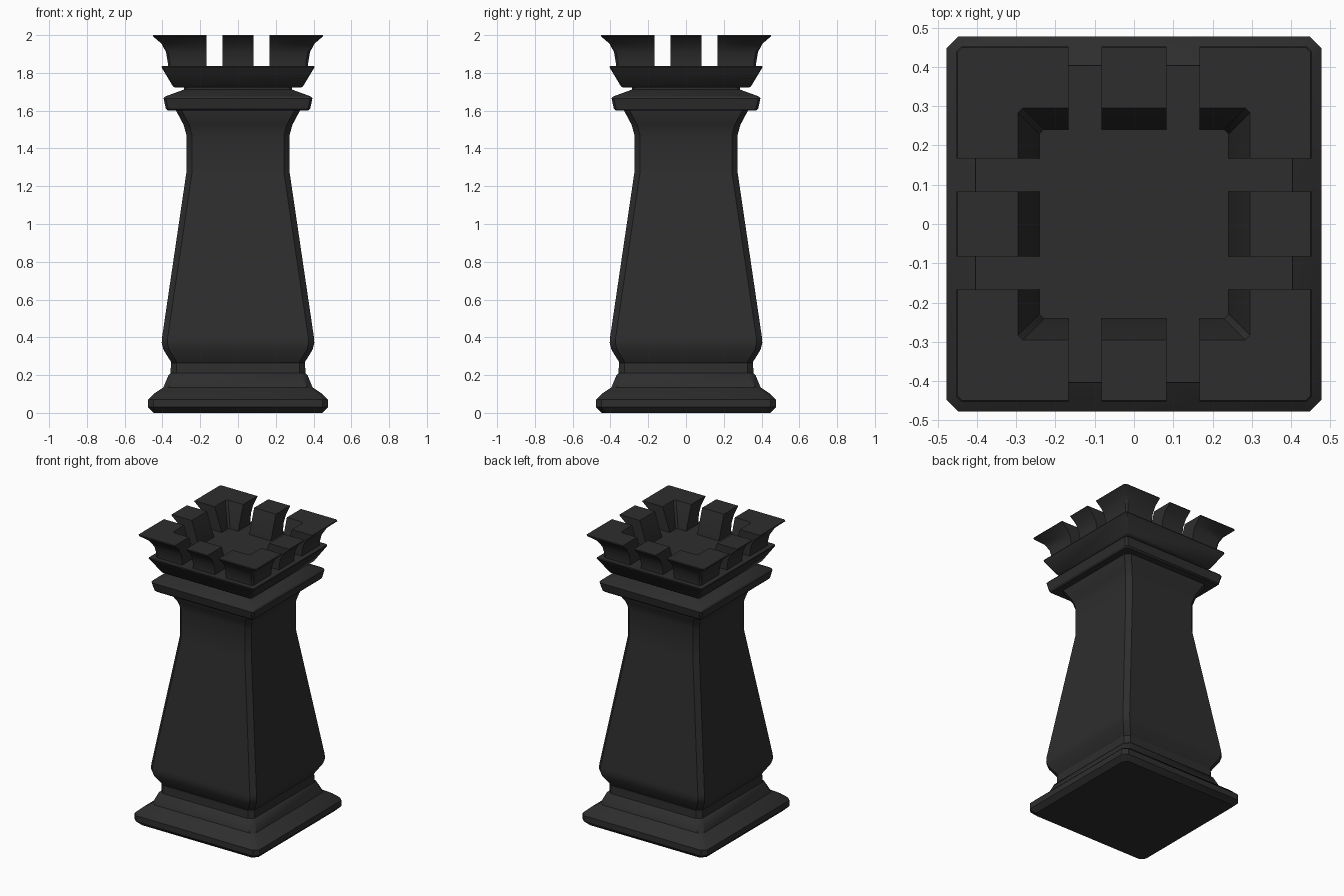
import bpy, bmesh, math

if "Cube" in bpy.data.objects:
    bpy.data.objects.remove(bpy.data.objects["Cube"])

black = bpy.data.materials.new("charcoal_black")
black.diffuse_color = (0.027, 0.027, 0.027, 1)
black.use_nodes = True
black.node_tree.nodes["Principled BSDF"].inputs["Base Color"].default_value = black.diffuse_color


def ring(bm, h, z, c):
    # square ring of half width h with corners chamfered by c
    k = h - c
    pts = [(h, -k), (h, k), (k, h), (-k, h), (-h, k), (-h, -k), (-k, -h), (k, -h)]
    return [bm.verts.new((x, y, z)) for x, y in pts]


def loft(name, profile, chamfer, closed=False):
    # stack square rings along a (half width, z) profile
    bm = bmesh.new()
    rings = [ring(bm, h, z, chamfer) for h, z in profile]
    pairs = list(zip(rings, rings[1:]))
    if closed:
        pairs.append((rings[-1], rings[0]))
    else:
        bm.faces.new(rings[0][::-1])
        bm.faces.new(rings[-1])
    for a, b in pairs:
        for i in range(8):
            j = (i + 1) % 8
            bm.faces.new((a[i], a[j], b[j], b[i]))
    bmesh.ops.recalc_face_normals(bm, faces=bm.faces)
    return make(name, bm)


def make(name, bm):
    me = bpy.data.meshes.new(name)
    bm.to_mesh(me)
    bm.free()
    me.materials.append(black)
    ob = bpy.data.objects.new(name, me)
    bpy.context.collection.objects.link(ob)
    return ob


def smooth(ob):
    bpy.ops.object.select_all(action='DESELECT')
    ob.select_set(True)
    bpy.context.view_layer.objects.active = ob
    bpy.ops.object.shade_smooth_by_angle(angle=math.radians(30))


# stepped foot
foot = loft("foot", [(0.447, 0), (0.477, 0.03), (0.477, 0.07), (0.44, 0.105),
                     (0.395, 0.135), (0.368, 0.20), (0.357, 0.21),
                     (0.355, 0.265), (0.34, 0.27)], 0.03)
# tapered shaft with flared top
shaft = loft("shaft", [(0.35, 0.262), (0.395, 0.335), (0.404, 0.37), (0.402, 0.40),
                       (0.273, 1.275), (0.273, 1.47), (0.288, 1.525),
                       (0.328, 1.60), (0.328, 1.61)], 0.03)
# collar under the crown, narrowing to the neck
collar = loft("collar", [(0.372, 1.60), (0.382, 1.61), (0.394, 1.665),
                         (0.386, 1.675), (0.285, 1.712), (0.285, 1.73)], 0.012)
# flared crown
crown = loft("crown", [(0.335, 1.722), (0.345, 1.73), (0.405, 1.83), (0.403, 1.836)], 0.008)
# battlement wall: closed section, then notches cut through it
battlement = loft("battlement", [(0.371, 1.82), (0.371, 1.85), (0.381, 1.91),
                                 (0.405, 1.955), (0.452, 1.995), (0.449, 2.0),
                                 (0.295, 2.0), (0.241, 1.836), (0.241, 1.82)],
                  0.012, closed=True)

for axis in (0, 1):
    for side in (-1, 1):
        bm = bmesh.new()
        bmesh.ops.create_cube(bm, size=1)
        size, pos = [1.4, 1.4, 0.5], [0, 0, 1.95]
        size[axis], pos[axis] = 0.084, side * 0.125
        bmesh.ops.scale(bm, vec=size, verts=bm.verts)
        bmesh.ops.translate(bm, vec=pos, verts=bm.verts)
        cutter = make("notch_cutter", bm)
        cutter.hide_render = True
        cutter.hide_set(True)
        mod = battlement.modifiers.new("notch", 'BOOLEAN')
        mod.operation = 'DIFFERENCE'
        mod.solver = 'EXACT'
        mod.object = cutter

# bake the notches, then shade
bpy.context.view_layer.update()
dg = bpy.context.evaluated_depsgraph_get()
cut = bpy.data.meshes.new_from_object(battlement.evaluated_get(dg))
battlement.modifiers.clear()
battlement.data = cut
for ob in [o for o in bpy.data.objects if o.name.startswith("notch_cutter")]:
    bpy.data.objects.remove(ob)

for ob in (foot, shaft, collar, crown, battlement):
    smooth(ob)
